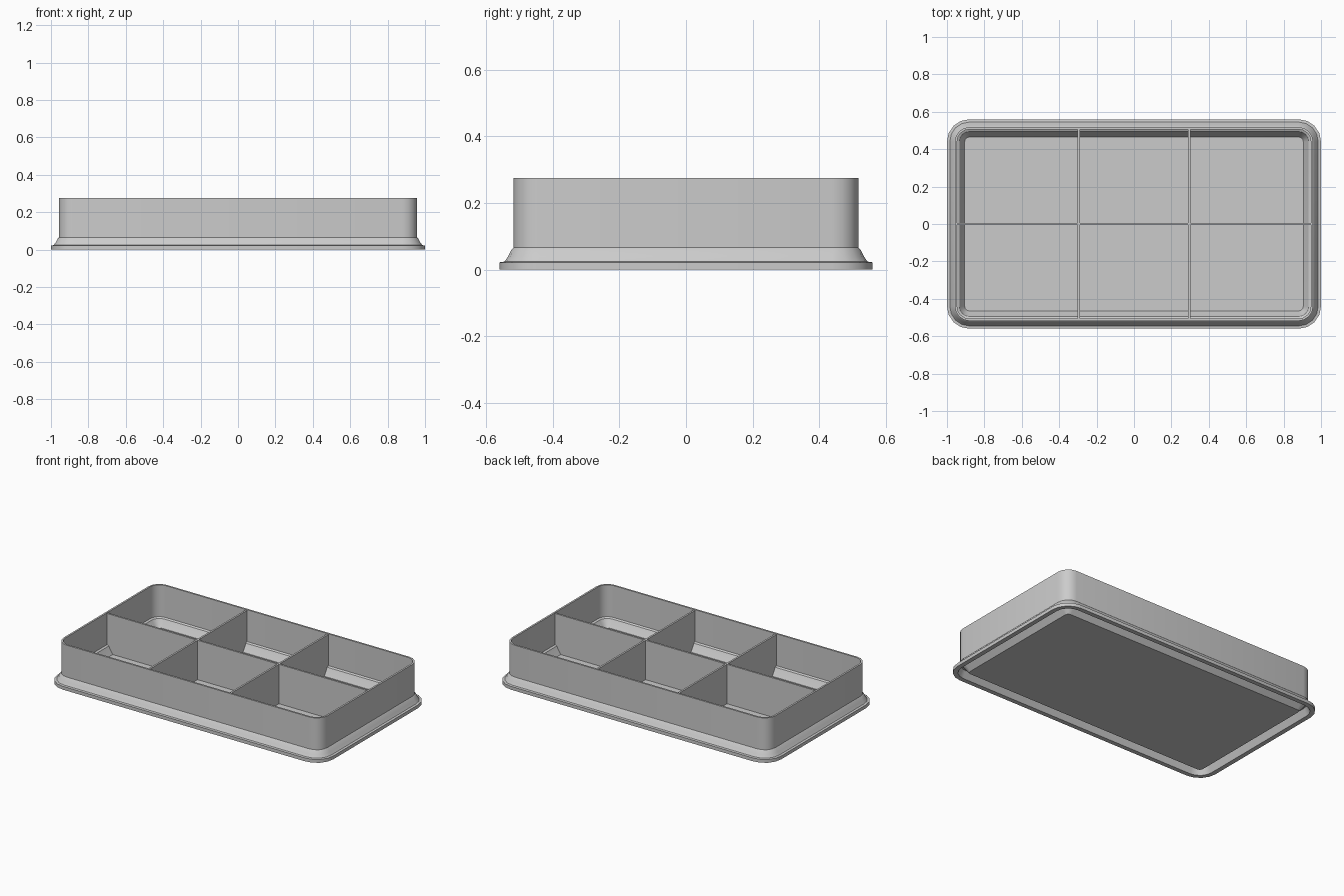
import bpy, bmesh, math

cube = bpy.data.objects.get("Cube")
if cube:
    bpy.data.objects.remove(cube, do_unlink=True)

grey = bpy.data.materials.new("light grey plastic")
grey.use_nodes = True
grey.diffuse_color = (0.6, 0.6, 0.6, 1)
grey.node_tree.nodes["Principled BSDF"].inputs["Base Color"].default_value = (0.6, 0.6, 0.6, 1)

HALF_X, HALF_Y, RADIUS, STEPS = 1.0, 0.56, 0.12, 4
WALL = 0.012


def add_object(name, bm):
    bmesh.ops.recalc_face_normals(bm, faces=bm.faces)
    mesh = bpy.data.meshes.new(name)
    bm.to_mesh(mesh)
    bm.free()
    mesh.materials.append(grey)
    obj = bpy.data.objects.new(name, mesh)
    bpy.context.collection.objects.link(obj)
    return obj


def rounded_ring(bm, inset, z):
    """Rounded rectangle with corner centres shared by every ring."""
    ring = []
    for quarter, (sx, sy) in enumerate([(1, 1), (-1, 1), (-1, -1), (1, -1)]):
        for i in range(STEPS + 1):
            a = math.pi / 2 * (quarter + i / STEPS)
            r = RADIUS - inset
            ring.append(bm.verts.new((sx * (HALF_X - RADIUS) + r * math.cos(a),
                                      sy * (HALF_Y - RADIUS) + r * math.sin(a), z)))
    return ring


def loft(bm, profile):
    rings = [rounded_ring(bm, *p) for p in profile]
    for low, high in zip(rings, rings[1:]):
        for i in range(len(low)):
            j = (i + 1) % len(low)
            bm.faces.new((low[i], low[j], high[j], high[i]))
    return rings


# Tray shell: underside groove, flange, skirt, wall, rim, inner ledge and floor
bm = bmesh.new()
rings = loft(bm, [
    (0.097, 0.0), (0.060, 0.045), (0.050, 0.045), (0.030, 0.0),
    (0.0, 0.0), (0.0, 0.022), (0.015, 0.024), (0.026, 0.040),
    (0.036, 0.060), (0.042, 0.066), (0.042, 0.275), (0.042 + WALL, 0.275),
    (0.042 + WALL, 0.066), (0.066, 0.060), (0.074, 0.045), (0.095, 0.012)])
bm.faces.new(rings[0])
bm.faces.new(rings[-1])
tray = add_object("tray_shell", bm)

# Smooth the rounded corners, keep the profile edges crisp
bpy.ops.object.select_all(action='DESELECT')
tray.select_set(True)
bpy.context.view_layer.objects.active = tray
bpy.ops.object.shade_smooth_by_angle(angle=math.radians(28))


# Dividers, with lower corners cut to follow the sloped floor edge
def divider(name, half_length, along_x, offset):
    bm = bmesh.new()
    outline = [(1, 0.0, 0.27), (1, 0.0, 0.066), (1, 0.045, 0.01),
               (-1, 0.045, 0.01), (-1, 0.0, 0.066), (-1, 0.0, 0.27)]
    sides = []
    for t in (-WALL / 2, WALL / 2):
        verts = []
        for sign, cut, z in outline:
            u, v = sign * (half_length - cut), offset + t
            verts.append(bm.verts.new((u, v, z) if along_x else (v, u, z)))
        bm.faces.new(verts)
        sides.append(verts)
    a, b = sides
    for i in range(len(a)):
        j = (i + 1) % len(a)
        bm.faces.new((a[i], a[j], b[j], b[i]))
    return add_object(name, bm)


divider("long_divider", HALF_X - 0.05, True, 0.0)
for side, x in (("left", 0.295), ("right", -0.295)):
    divider(side + "_cross_divider", HALF_Y - 0.05, False, x)
